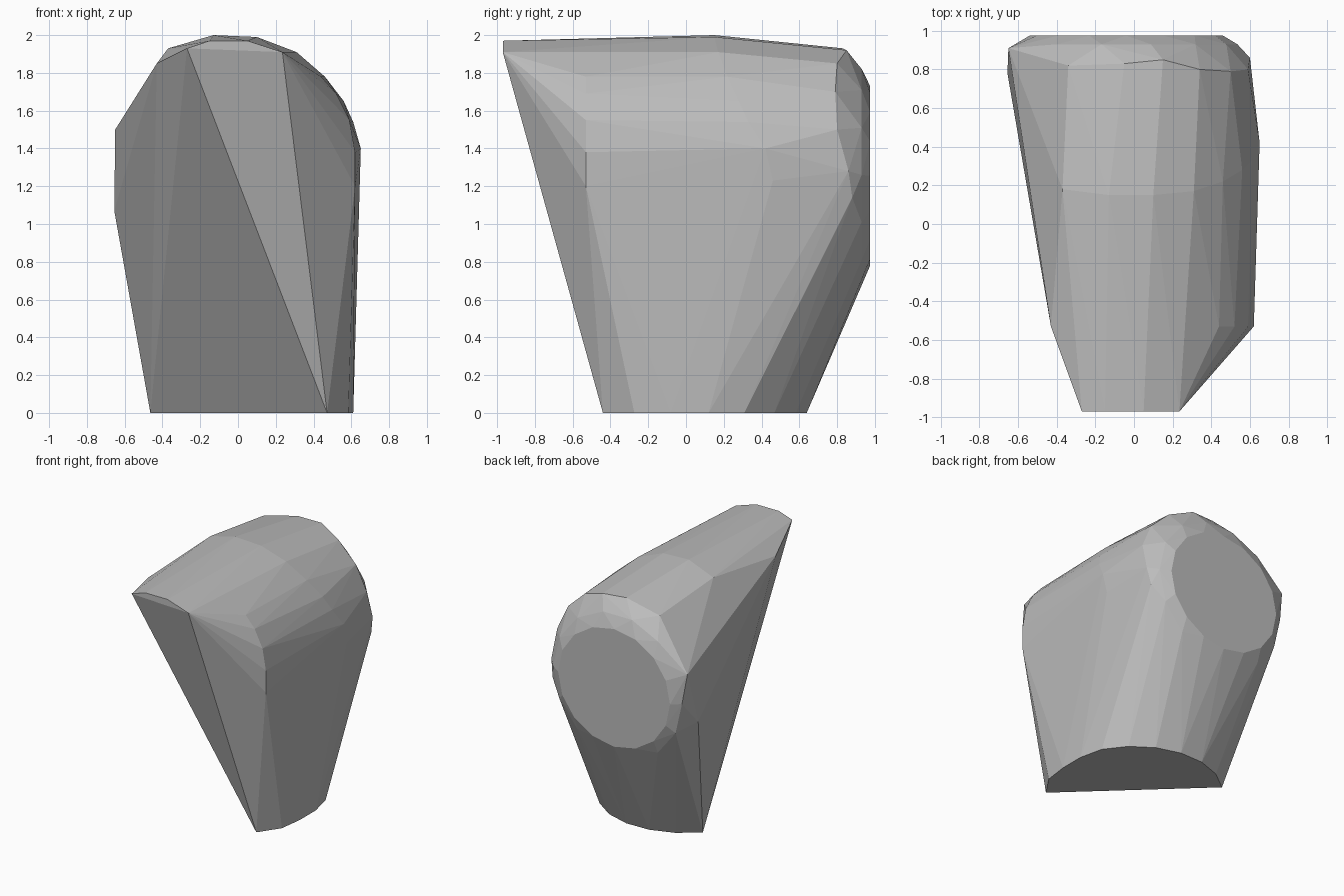
import bpy
import bmesh
from math import sin, cos, radians

# Remove the default cube only
default_cube = bpy.data.objects.get("Cube")
if default_cube:
    bpy.data.objects.remove(default_cube, do_unlink=True)


def make_material(name, colour):
    material = bpy.data.materials.new(name)
    material.use_nodes = True
    material.diffuse_color = colour
    shader = material.node_tree.nodes["Principled BSDF"]
    shader.inputs["Base Color"].default_value = colour
    return material


def ellipse(centre_x, centre_z, radius_x, radius_z, y, sides):
    """Upright ring of points at depth y."""
    turns = [radians(360 * i / sides) for i in range(sides)]
    return [(centre_x + radius_x * cos(t), y, centre_z + radius_z * sin(t))
            for t in turns]


def foot_arc(radius, start, end, steps, limit_x):
    """Part circle on the ground, slightly flattened at its side."""
    turns = [radians(start + (end - start) * i / steps)
             for i in range(steps + 1)]
    return [(min(radius * cos(t), limit_x), radius * sin(t), 0) for t in turns]


def hull_object(name, points, material):
    """Faceted solid wrapped tightly around the given points."""
    mesh = bpy.data.meshes.new(name)
    bm = bmesh.new()
    for point in points:
        bm.verts.new(point)
    hull = bmesh.ops.convex_hull(bm, input=bm.verts[:])
    loose = {g for g in hull["geom_interior"] + hull["geom_unused"]
             if isinstance(g, bmesh.types.BMVert)}
    bmesh.ops.delete(bm, geom=list(loose), context="VERTS")
    bmesh.ops.dissolve_limit(bm, angle_limit=radians(1),
                             verts=bm.verts[:], edges=bm.edges[:])
    bmesh.ops.recalc_face_normals(bm, faces=bm.faces[:])
    bm.to_mesh(mesh)
    bm.free()
    mesh.materials.append(material)
    solid = bpy.data.objects.new(name, mesh)
    bpy.context.collection.objects.link(solid)
    return solid


# Half-round foot
foot = foot_arc(radius=.645, start=-43, end=136, steps=10, limit_x=.61)

# Narrow front lip
front_lip = [(-.27, -.97, 1.93), (-.15, -.97, 1.97),
             (.05, -.97, 1.97), (.235, -.97, 1.91)]

# Front shoulder, rounded on one side
front_shoulder = [(x, -.53, z) for x, z in (
    (-.43, 1.85), (.44, 1.78), (.52, 1.69),
    (.59, 1.55), (.62, 1.38), (.62, 1.2))]

# Crown, sweeping backwards as it falls to the side
crown = [(-.37, .18, 1.93), (-.13, .15, 2), (.1, .15, 1.99),
         (.31, .17, 1.91), (.46, .22, 1.78), (.56, .28, 1.65),
         (.61, .33, 1.54), (.65, .42, 1.4), (.645, .46, 1.23)]

# Rear shoulder and the flat cheek on the other side
rear_shoulder = [(-.34, .82, 1.86), (-.05, .83, 1.93), (.15, .85, 1.92),
                 (.34, .8, 1.85), (.5, .79, 1.7), (.59, .8, 1.5),
                 (.6, .86, 1.28), (.575, .88, 1.14)]
cheek = [(-.655, .78, 1.07), (-.65, .91, 1.5)]

# Rounded rear rim and flat rear disc
rear_rim = ellipse(-.04, 1.26, .575, .575, y=.93, sides=14)
rear_disc = ellipse(-.04, 1.255, .5, .475, y=.975, sides=16)

grey = make_material("plain_grey", (.5, .5, .5, 1))
hull_object("faceted_body",
            foot + front_lip + front_shoulder + crown
            + rear_shoulder + cheek + rear_rim + rear_disc, grey)
